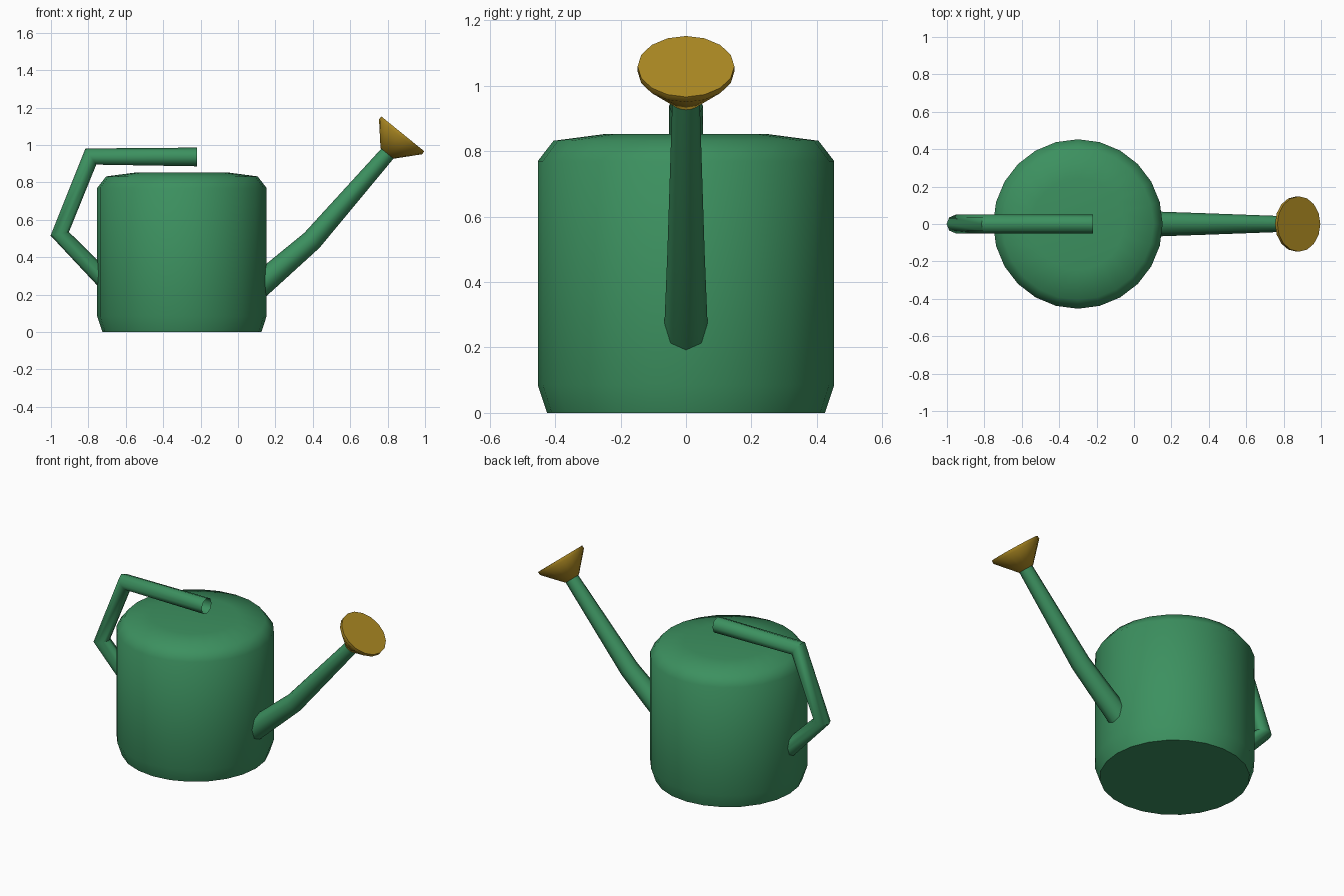
import bpy, bmesh, math
from mathutils import Vector

if "Cube" in bpy.data.objects:
    bpy.data.objects.remove(bpy.data.objects["Cube"])


def material(name, rgb):
    mat = bpy.data.materials.new(name)
    mat.use_nodes = True
    mat.diffuse_color = (*rgb, 1)
    mat.node_tree.nodes["Principled BSDF"].inputs["Base Color"].default_value = (*rgb, 1)
    return mat


def sweep(name, stations, sides, mat, axis=None, caps=False, smooth=50):
    """Skin circular rings along (x, z, radius) stations lying in the y = 0 plane."""
    bm = bmesh.new()
    pts = [Vector((x, 0, z)) for x, z, r in stations]
    rings = []
    for i, (x, z, r) in enumerate(stations):
        if axis:
            tangent = axis
        else:
            before = pts[i] - pts[i - 1] if i else pts[1] - pts[0]
            after = pts[i + 1] - pts[i] if i + 1 < len(pts) else before
            tangent = (before.normalized() + after.normalized()).normalized()
        side = Vector((0, 1, 0))
        up = tangent.cross(side)
        ring = []
        for k in range(sides):
            a = math.tau * k / sides
            ring.append(bm.verts.new(pts[i] + r * (math.cos(a) * side + math.sin(a) * up)))
        rings.append(ring)
    for low, high in zip(rings, rings[1:]):
        for k in range(sides):
            n = (k + 1) % sides
            bm.faces.new((low[k], low[n], high[n], high[k]))
    if caps:
        bm.faces.new(rings[0])
        bm.faces.new(rings[-1])
    bmesh.ops.recalc_face_normals(bm, faces=bm.faces)
    mesh = bpy.data.meshes.new(name)
    bm.to_mesh(mesh)
    bm.free()
    mesh.materials.append(mat)
    obj = bpy.data.objects.new(name, mesh)
    bpy.context.collection.objects.link(obj)
    bpy.ops.object.select_all(action="DESELECT")
    obj.select_set(True)
    bpy.context.view_layer.objects.active = obj
    bpy.ops.object.shade_smooth_by_angle(angle=math.radians(smooth))
    return obj


green = material("green enamel", (0.045, 0.28, 0.115))
brass = material("brass", (0.43, 0.26, 0.017))

# Round tank with chamfered foot and shoulder
profile = [(0.425, 0), (0.453, 0.085), (0.453, 0.77), (0.405, 0.832), (0.245, 0.853)]
sweep("tank", [(-0.3, z, r) for r, z in profile], 24, green, Vector((0, 0, 1)), True)

# Bent handle, open at the free end
sweep("handle", [(-0.68, 0.245, 0.05), (-0.953, 0.525, 0.05),
                 (-0.787, 0.938, 0.052), (-0.22, 0.936, 0.05)], 8, green)

# Tapering spout with one kink
sweep("spout", [(0.08, 0.218, 0.068), (0.395, 0.49, 0.057), (0.8, 0.955, 0.042)], 8, green)

# Flared sprinkler head with a thin rim
aim = Vector((0.63, 0, 0.777)).normalized()
neck = Vector((0.797, 0, 0.955))
head = [(0, 0.045), (0.114, 0.148), (0.134, 0.148)]
sweep("sprinkler_head", [(neck.x + aim.x * d, neck.z + aim.z * d, r) for d, r in head],
      16, brass, aim, True)
